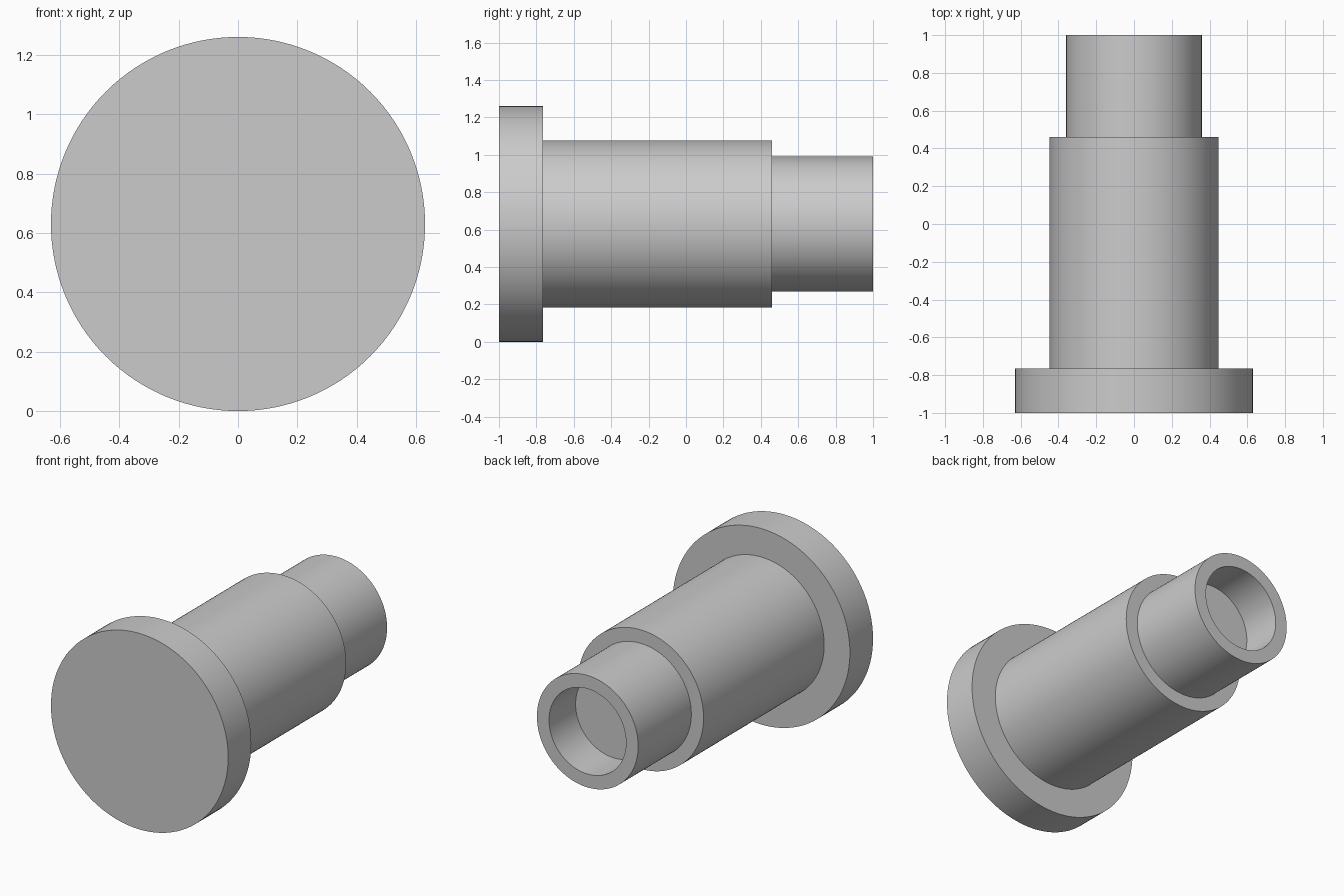
import bpy
import bmesh
import math
from mathutils import Vector

cube = bpy.data.objects.get("Cube")
if cube:
    bpy.data.objects.remove(cube, do_unlink=True)

AXIS_Z = 0.63
SIDES = 128

# Plain grey finish
grey = bpy.data.materials.new("plain_grey")
grey.use_nodes = True
colour = (0.6, 0.6, 0.6, 1)
grey.diffuse_color = colour
grey.node_tree.nodes["Principled BSDF"].inputs["Base Color"].default_value = colour


def lathe(name, profile):
    """Spin a (radius, y) profile around the y axis."""
    bm = bmesh.new()
    verts = [bm.verts.new((r, y, 0)) for r, y in profile]
    edges = [bm.edges.new(pair) for pair in zip(verts, verts[1:])]
    bmesh.ops.spin(bm, geom=verts + edges, cent=(0, 0, 0), axis=(0, 1, 0),
                   angle=math.tau, steps=SIDES, use_merge=True)
    bmesh.ops.remove_doubles(bm, verts=bm.verts, dist=0.0001)
    bmesh.ops.recalc_face_normals(bm, faces=bm.faces)
    mesh = bpy.data.meshes.new(name)
    bm.to_mesh(mesh)
    bm.free()
    mesh.materials.append(grey)
    obj = bpy.data.objects.new(name, mesh)
    obj.location = Vector((0, 0, AXIS_Z))
    bpy.context.collection.objects.link(obj)
    bpy.ops.object.select_all(action="DESELECT")
    obj.select_set(True)
    bpy.context.view_layer.objects.active = obj
    bpy.ops.object.shade_smooth_by_angle(angle=math.radians(30))
    return obj


# Flanged head, main shaft and narrower neck with a blind bore in its end
lathe("stepped_pin", [
    (0, -1), (0.63, -1), (0.63, -0.765),
    (0.447, -0.765), (0.447, 0.46),
    (0.36, 0.46), (0.36, 1),
    (0.274, 1), (0.274, 0.73), (0, 0.73),
])
